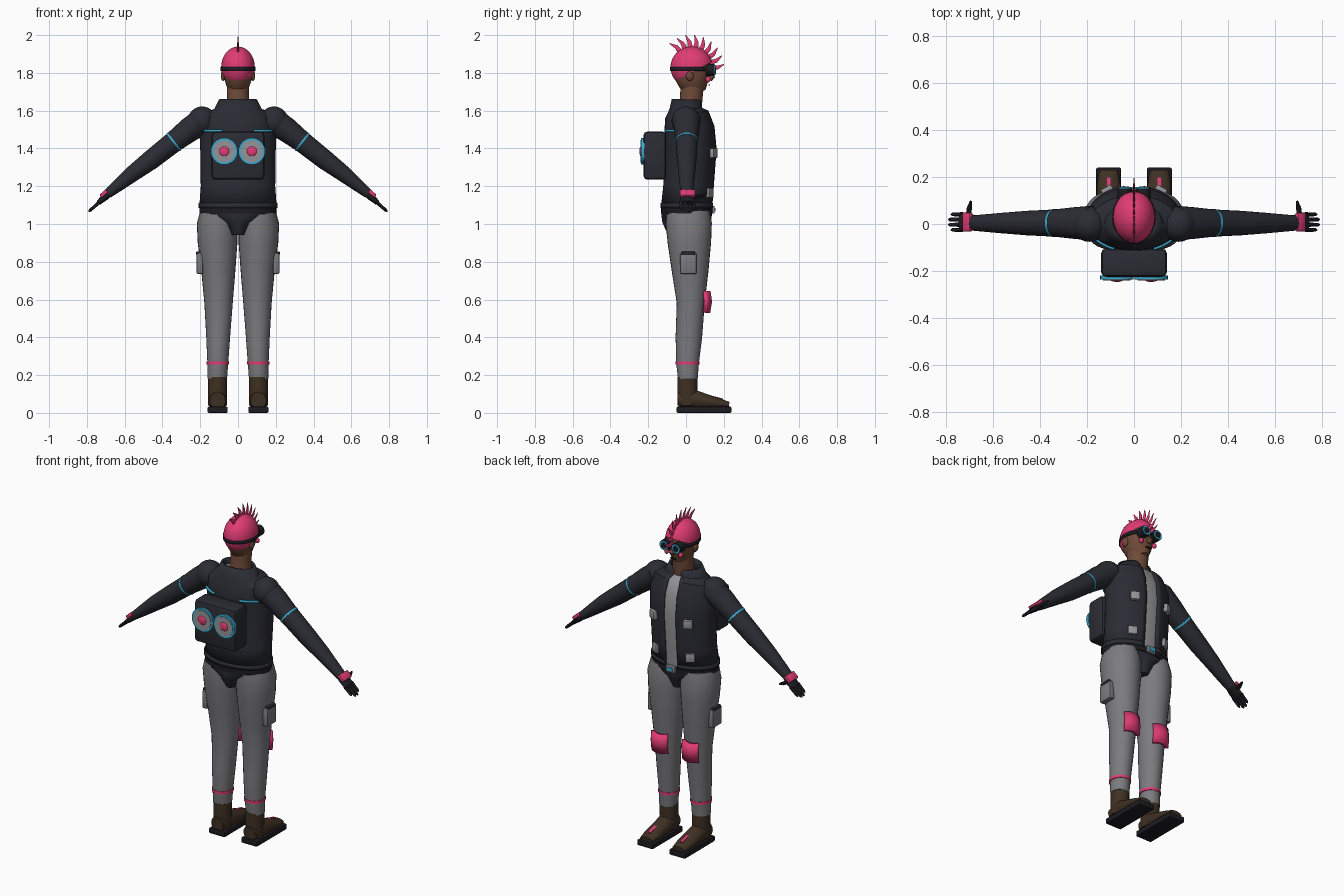
import bpy, bmesh
from math import sin, cos, pi, radians
from mathutils import Vector, Matrix

cube = bpy.data.objects.get("Cube")
if cube:
    bpy.data.objects.remove(cube)


def material(name, r, g, b):
    m = bpy.data.materials.new(name)
    m.use_nodes = True
    m.diffuse_color = (r, g, b, 1)
    bsdf = next(n for n in m.node_tree.nodes if n.type == 'BSDF_PRINCIPLED')
    bsdf.inputs["Base Color"].default_value = (r, g, b, 1)
    return m


NAVY = material("dark navy", .024, .025, .034)
BLACK = material("black", .012, .012, .016)
PINK = material("hot pink", .75, .045, .17)
GREY = material("trouser grey", .2, .2, .215)
PALE = material("light grey", .3, .3, .32)
BROWN = material("boot brown", .05, .03, .017)
SKIN = material("brown skin", .16, .07, .04)
CYAN = material("cyan", .04, .4, .62)
made = []


def finish(name, bm, mat):
    mesh = bpy.data.meshes.new(name)
    bm.to_mesh(mesh)
    bm.free()
    ob = bpy.data.objects.new(name, mesh)
    bpy.context.collection.objects.link(ob)
    mesh.materials.append(mat)
    made.append(ob)
    return ob


def tube(name, rings, mat, n=28, arc=None, thick=.01):
    """Loft of elliptical rings (x, y, z, ru, rv); an arc in degrees makes an open shell."""
    bm = bmesh.new()
    pts = [Vector(r[:3]) for r in rings]
    loops = []
    a0, a1 = arc or (0, 360)
    for i, r in enumerate(rings):
        t = (pts[min(i + 1, len(pts) - 1)] - pts[max(i - 1, 0)]).normalized()
        u = (Vector((1, 0, 0)) - t * t.x).normalized()
        v = t.cross(u)
        count = n + 1 if arc else n
        angles = [radians(a0 + (a1 - a0) * j / n) for j in range(count)]
        loops.append([bm.verts.new(pts[i] + u * r[3] * cos(a) + v * r[4] * sin(a)) for a in angles])
    for low, high in zip(loops, loops[1:]):
        for j in range(n):
            k = (j + 1) % len(low)
            bm.faces.new((low[j], low[k], high[k], high[j]))
    if not arc:
        bm.faces.new(loops[0][::-1])
        bm.faces.new(loops[-1])
    ob = finish(name, bm, mat)
    if arc:
        solid = ob.modifiers.new("thickness", 'SOLIDIFY')
        solid.thickness, solid.offset = thick, -1
    return ob


def box(name, at, size, mat, turn=None, bevel=.008):
    bm = bmesh.new()
    bmesh.ops.create_cube(bm, size=1, matrix=Matrix.Diagonal((*size, 1)))
    if bevel:
        bmesh.ops.bevel(bm, geom=bm.edges[:], offset=bevel, segments=2, affect='EDGES', profile=.5)
    bm.transform(Matrix.Translation(at) @ (turn or Matrix()))
    return finish(name, bm, mat)


def ball(name, at, size, mat):
    bm = bmesh.new()
    bmesh.ops.create_uvsphere(bm, u_segments=28, v_segments=18, radius=1)
    bm.transform(Matrix.Translation(at) @ Matrix.Diagonal((*size, 1)))
    return finish(name, bm, mat)


def disc(name, x, y0, y1, z, r, mat):
    return tube(name, [(x, y0, z, r, r), (x, y1, z, r, r)], mat)


# Torso: shirt, open jacket, hem, belt and pelvis
torso = [(1.09, .005, .205, .137), (1.2, .015, .197, .135), (1.4, .028, .2, .137),
         (1.5, .02, .205, .135), (1.58, .005, .188, .118), (1.61, 0, .125, .088), (1.66, .002, .1, .077)]
tube("shirt", [(0, y, z, a - .012, b - .012) for z, y, a, b in torso[:-1]], PALE)
tube("jacket", [(0, y, z, a, b) for z, y, a, b in torso], NAVY, n=48, arc=(102, 438), thick=.014)
tube("jacket_hem", [(0, .005, z, .209, .141) for z in (1.085, 1.11)], NAVY, n=48, arc=(102, 438))
tube("belt", [(0, .005, z, .205, .137) for z in (1.055, 1.088)], BLACK, n=40)
tube("pelvis", [(0, .005, .945, .045, .1), (0, .003, 1.01, .09, .128),
                (0, .003, 1.04, .18, .133), (0, .005, 1.09, .203, .134)], NAVY, n=40)
box("buckle", (0, .143, 1.075), (.06, .018, .04), PALE, bevel=.004)
box("buckle_light", (0, .153, 1.075), (.035, .008, .02), CYAN, bevel=0)

# Backpack with two speakers
box("backpack", (0, -.165, 1.362), (.28, .12, .255), NAVY, bevel=.02)
for s, side in ((1, "left"), (-1, "right")):
    x = s * .073
    disc(f"{side}_speaker_rim", x, -.237, -.22, 1.385, .071, CYAN)
    disc(f"{side}_speaker_cone", x, -.24, -.22, 1.385, .059, PALE)
    ball(f"{side}_speaker_centre", (x, -.238, 1.385), (.027, .009, .027), PINK)

# Head
tube("neck", [(0, .02, 1.58, .066, .06), (0, .028, 1.67, .057, .06), (0, .035, 1.76, .06, .062)], SKIN)
tube("head", [(0, .072, 1.693, .026, .036), (0, .062, 1.71, .045, .058), (0, .045, 1.74, .064, .078),
              (0, .035, 1.78, .077, .095), (0, .03, 1.83, .082, .102), (0, .03, 1.88, .07, .088),
              (0, .03, 1.92, .035, .05)], SKIN)
tube("nose", [(0, .118, 1.803, .007, .008), (0, .135, 1.775, .015, .02), (0, .128, 1.76, .009, .009)], SKIN, n=12)
box("mouth", (0, .123, 1.735), (.035, .008, .006), BLACK, bevel=0)

# Hair cap, cut along a slope from nape to forehead
bm = bmesh.new()
bmesh.ops.create_uvsphere(bm, u_segments=36, v_segments=24, radius=1)
bm.transform(Matrix.Translation((0, .03, 1.83)) @ Matrix.Diagonal((.089, .112, .109, 1)))
bmesh.ops.bisect_plane(bm, geom=bm.verts[:] + bm.edges[:] + bm.faces[:], plane_co=(0, -.08, 1.745),
                       plane_no=(0, -.115, .22), clear_inner=True)
finish("hair_cap", bm, PINK)

# Mohawk: a fan of thin curved spikes
for i in range(9):
    a = 126 - i * 16
    rings = []
    for dist, bend, width in ((.095, 0, .016), (.135, 1, .011), (.172, 7, .002)):
        q = radians(a + bend)
        rings.append((0, .03 + dist * cos(q), 1.83 + dist * sin(q), width * .35, width))
    tube(f"hair_spike_{i + 1}", rings, PINK, n=10)

# Goggles
tube("goggle_strap", [(0, .03, z, .092, .115) for z in (1.81, 1.83)], BLACK, n=40, arc=(100, 440), thick=.008)
box("goggle_bridge", (0, .14, 1.815), (.04, .012, .012), BLACK, bevel=.003)

for s, side in ((1, "left"), (-1, "right")):
    # Face details
    disc(f"{side}_goggle", s * .04, .105, .152, 1.815, .031, BLACK)
    disc(f"{side}_goggle_rim", s * .04, .14, .157, 1.815, .027, CYAN)
    disc(f"{side}_goggle_lens", s * .04, .14, .159, 1.815, .018, BLACK)
    ball(f"{side}_cheek_stud", (s * .047, .117, 1.765), (.013, .013, .016), PINK)
    ball(f"{side}_ear", (s * .079, .02, 1.785), (.012, .02, .027), SKIN)

    # Jacket trim
    start = 294 if s > 0 else 190
    tube(f"{side}_back_stripe", [(0, .018, z, .211, .141) for z in (1.488, 1.5)], CYAN, arc=(start, start + 56))
    for z, y in ((1.375, .146), (1.165, .124)):
        box(f"{side}_jacket_patch_{'upper' if z > 1.3 else 'lower'}", (s * .115, y, z), (.052, .026, .05),
            PALE, Matrix.Rotation(-s * .5, 4, 'Z'), .005)

    # Arm and armband
    ball(f"{side}_shoulder", (s * .19, 0, 1.545), (.076, .076, .077), NAVY)
    arm = [(.18, 1.555, .068, .074), (.26, 1.497, .065, .067), (.34, 1.435, .056, .058),
           (.46, 1.34, .052, .052), (.56, 1.265, .043, .044), (.65, 1.192, .031, .036), (.69, 1.16, .025, .032)]
    tube(f"{side}_sleeve", [(s * x, .004, z, a, b) for x, z, a, b in arm], NAVY)
    tube(f"{side}_armband", [(s * (.34 + d), .004, 1.435 - .78 * d, .0585, .06) for d in (-.004, .004)], CYAN)

    # Gloved hand: everything runs along the arm direction
    wrist, along = Vector((s * .68, .008, 1.165)), Vector((s * .74, 0, -.67))

    def hand(d, y, a, b):
        return (*(wrist + along * d + Vector((0, y, 0))), a, b)
    tube(f"{side}_palm", [hand(0, 0, .02, .03), hand(.035, 0, .019, .04), hand(.08, 0, .013, .04)], BLACK, n=20)
    for k in range(4):
        y = -.033 + k * .022
        end = .135 if k in (0, 3) else .15
        tube(f"{side}_finger_{k + 1}", [hand(.07, y, .01, .01), hand(end - .01, y, .008, .008),
                                       hand(end, y, .003, .003)], BLACK, n=10)
    tube(f"{side}_thumb", [hand(.035, .02, .012, .012), hand(.03, .06, .011, .011), hand(.02, .09, .005, .005)],
         BLACK, n=10)
    tilt = Matrix.Rotation(s * .735, 4, 'Y')
    up = Vector((s * .67, 0, .74))
    box(f"{side}_wrist_device", wrist + along * .025 + up * .018, (.045, .08, .02), PINK, tilt, .005)

    # Trouser leg, cuff stripe, thigh pouch and knee pad
    leg = [(.11, .01, .18, .052, .052), (.107, .008, .26, .055, .06), (.105, .015, .4, .063, .07),
           (.103, .025, .58, .075, .074), (.104, .022, .75, .09, .097), (.108, .018, .9, .105, .115),
           (.11, .015, 1.0, .108, .122), (.106, .01, 1.06, .095, .115)]
    tube(f"{side}_trouser_leg", [(s * x, *rest) for x, *rest in leg], GREY)
    tube(f"{side}_cuff_stripe", [(s * .107, .008, z, .059, .063) for z in (.255, .271)], PINK)
    box(f"{side}_thigh_pouch", (s * .202, .012, .79), (.035, .088, .11), GREY)
    box(f"{side}_pouch_flap", (s * .204, .012, .845), (.036, .07, .018), NAVY, bevel=.004)
    tube(f"{side}_knee_pad", [(s * .103, .03, .53, .085, .098), (s * .103, .03, .59, .085, .108),
                              (s * .103, .03, .645, .085, .1)], PINK, n=12, arc=(48, 132), thick=.022)

    # Boot
    x = s * .108
    tube(f"{side}_boot_shaft", [(x, .008, .04, .05, .052), (x, .008, .19, .051, .053)], BROWN)
    foot = [(-.042, .065, .042, .045), (.03, .072, .05, .055), (.1, .06, .05, .042),
            (.17, .05, .05, .029), (.228, .042, .04, .016)]
    tube(f"{side}_boot_foot", [(x, y, z, a, b) for y, z, a, b in foot], BROWN)
    box(f"{side}_boot_sole", (x, .095, .0165), (.106, .29, .033), BLACK, bevel=.006)
    box(f"{side}_boot_stripe", (x, .16, .081), (.016, .075, .008), PINK, Matrix.Rotation(-.25, 4, 'X'), 0)

# Smooth shading that keeps hard edges
bpy.ops.object.select_all(action='DESELECT')
for ob in made:
    ob.select_set(True)
bpy.context.view_layer.objects.active = made[0]
bpy.ops.object.shade_smooth_by_angle(angle=radians(35))
